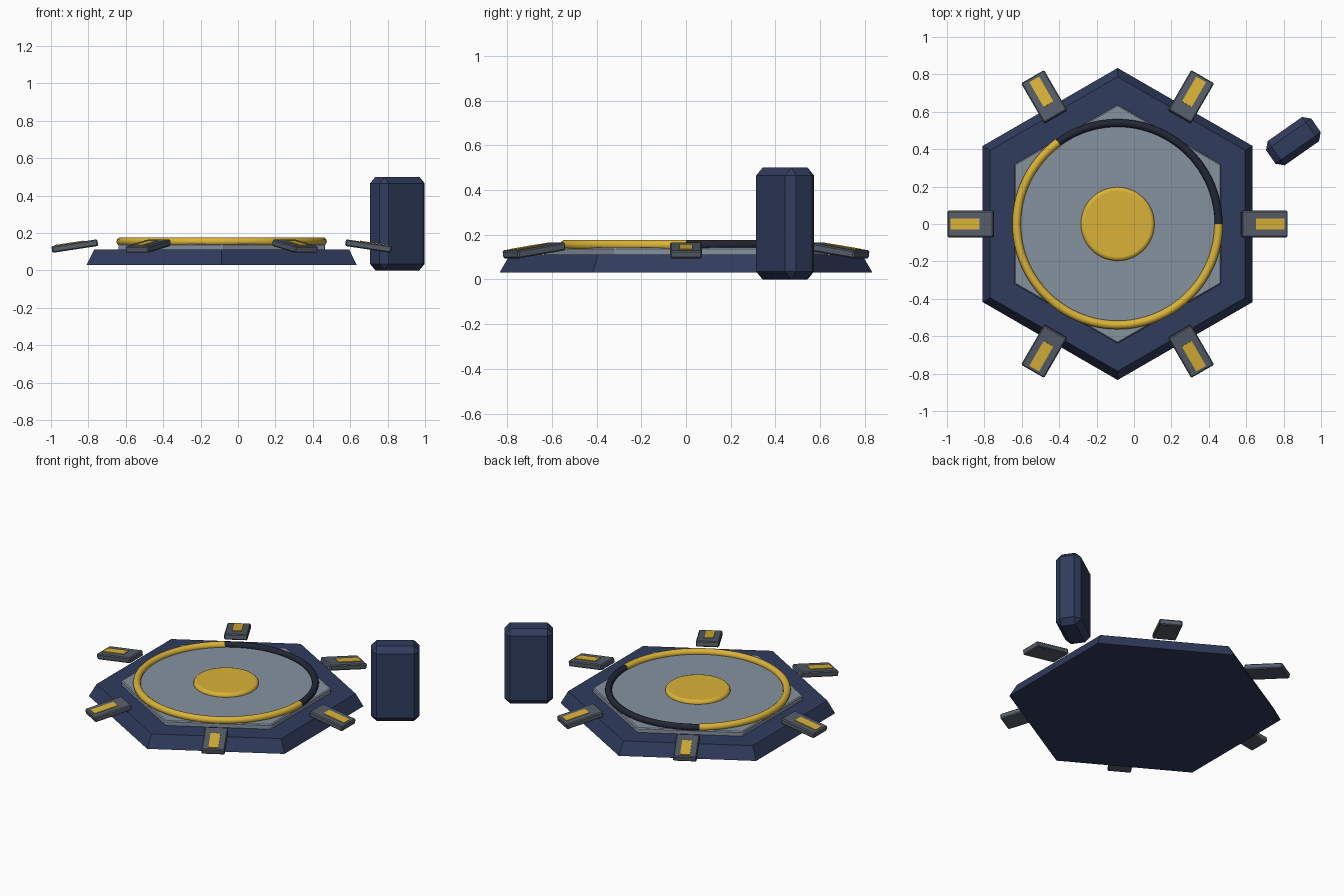
import bpy
from math import pi, cos, sin, radians
from mathutils import Matrix

if "Cube" in bpy.data.objects:
    bpy.data.objects.remove(bpy.data.objects["Cube"])

CX = -0.0875  # pad centre


def material(name, rgb):
    m = bpy.data.materials.new(name)
    m.diffuse_color = (*rgb, 1)
    m.use_nodes = True
    m.node_tree.nodes["Principled BSDF"].inputs["Base Color"].default_value = m.diffuse_color
    return m


NAVY = material("navy", (0.03, 0.045, 0.11))
STEEL = material("steel", (0.24, 0.29, 0.35))
DARK = material("dark_grey", (0.09, 0.11, 0.14))
BLACK = material("near_black", (0.015, 0.02, 0.035))
GOLD = material("gold", (0.70, 0.45, 0.04))


def finish(name, mat, bevel=0, segments=1, smooth=False):
    ob = bpy.context.object
    ob.name = name
    ob.data.materials.append(mat)
    if bevel:
        b = ob.modifiers.new("bevel", 'BEVEL')
        b.width, b.segments = bevel, segments
        b.limit_method = 'ANGLE'
        b.angle_limit = radians(40)
    if smooth:
        bpy.ops.object.shade_smooth_by_angle(angle=radians(35))
    return ob


def prism(name, sides, r1, r2, z1, z2, mat, turn=0, **kw):
    bpy.ops.mesh.primitive_cone_add(vertices=sides, radius1=r1, radius2=r2, depth=z2 - z1,
                                    location=(CX, 0, (z1 + z2) / 2), rotation=(0, 0, turn))
    return finish(name, mat, **kw)


def box(name, size, matrix, mat, bevel=0):
    bpy.ops.mesh.primitive_cube_add(size=1)
    ob = finish(name, mat, bevel)
    ob.data.transform(Matrix.Diagonal((*size, 1)))
    ob.matrix_world = matrix
    return ob


def arc(name, start, end, radius, minor, z, mat, steps=64):
    # round tube following part of a circle
    cu = bpy.data.curves.new(name, 'CURVE')
    cu.dimensions = '3D'
    cu.bevel_depth, cu.bevel_resolution = minor, 3
    cu.use_fill_caps = True
    sp = cu.splines.new('POLY')
    sp.points.add(steps)
    for i, p in enumerate(sp.points):
        a = start + (end - start) * i / steps
        p.co = (CX + radius * cos(a), radius * sin(a), z, 1)
    ob = bpy.data.objects.new(name, cu)
    cu.materials.append(mat)
    bpy.context.collection.objects.link(ob)
    bpy.ops.object.select_all(action='DESELECT')
    ob.select_set(True)
    bpy.context.view_layer.objects.active = ob
    bpy.ops.object.convert(target='MESH')
    bpy.ops.object.shade_smooth_by_angle(angle=radians(50))


# Hexagonal pad, corners pointing front and back
prism("pad_base", 6, 0.834, 0.787, 0.03, 0.112, NAVY)
prism("pad_plate", 6, 0.638, 0.638, 0.10, 0.142, STEEL, bevel=0.006)
prism("inner_disc", 64, 0.525, 0.525, 0.13, 0.147, STEEL, smooth=True)
prism("centre_button", 48, 0.197, 0.197, 0.13, 0.17, GOLD, bevel=0.018, segments=3, smooth=True)

# Progress ring: dark part, then lit part
END = radians(126)
arc("ring_dark", 0, END, 0.54, 0.021, 0.154, BLACK, 40)
arc("ring_lit", END, 2 * pi, 0.54, 0.023, 0.154, GOLD, 72)

# Six tilted clamps with gold strips
for i in range(6):
    m = (Matrix.Translation((CX, 0, 0)) @ Matrix.Rotation(i * pi / 3, 4, 'Z')
         @ Matrix.Translation((0.785, 0, 0.13)) @ Matrix.Rotation(0.15, 4, 'Y'))
    box(f"clamp_{i + 1}", (0.248, 0.142, 0.036), m, DARK, 0.006)
    box(f"clamp_strip_{i + 1}", (0.155, 0.06, 0.012),
        m @ Matrix.Translation((0.028, 0, 0.016)), GOLD)

# Upright console beside the pad
box("side_console", (0.295, 0.158, 0.5),
    Matrix.Translation((0.852, 0.443, 0.25)) @ Matrix.Rotation(radians(35), 4, 'Z'), NAVY, 0.035)
